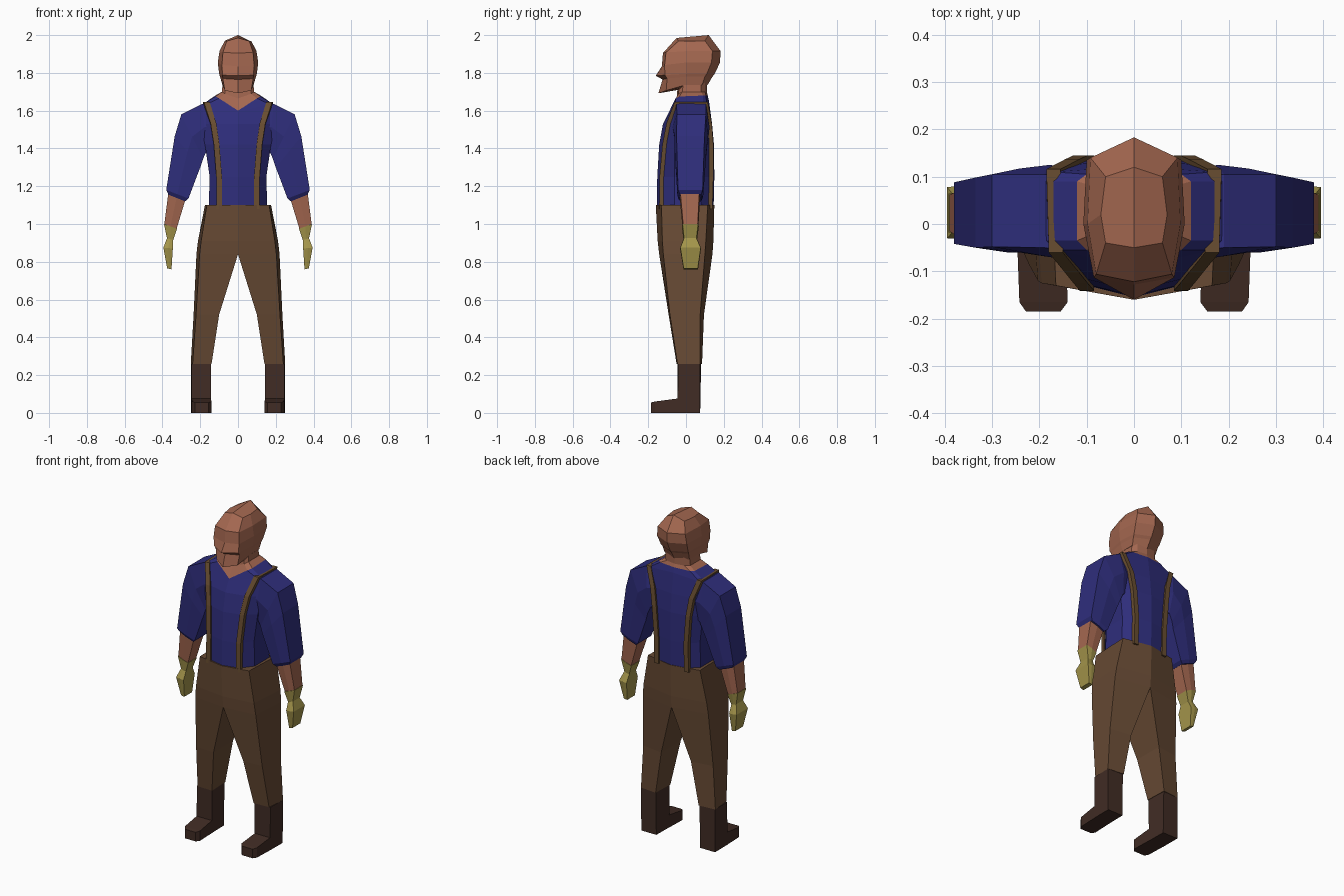
import bpy
import bmesh
from mathutils import Vector

default_cube = bpy.data.objects.get("Cube")
if default_cube:
    bpy.data.objects.remove(default_cube, do_unlink=True)


def make_material(name, red, green, blue):
    material = bpy.data.materials.new(name)
    material.use_nodes = True
    colour = (red, green, blue, 1)
    material.diffuse_color = colour
    material.node_tree.nodes["Principled BSDF"].inputs["Base Color"].default_value = colour
    return material


skin = make_material("skin", .37, .136, .08)
shirt_blue = make_material("shirt blue", .028, .027, .2)
trouser_brown = make_material("trouser brown", .135, .068, .034)
boot_brown = make_material("boot brown", .052, .025, .018)
glove_yellow = make_material("glove yellow", .37, .3, .07)
strap_brown = make_material("strap brown", .14, .075, .03)


def mirrored_loft(name, rings, material):
    """Bridge rings of the +x half, skip walls on the centre plane, mirror to -x."""
    bm = bmesh.new()
    rows = [[bm.verts.new(point) for point in ring] for ring in rings]

    def add_face(verts):
        if any(vert.co.x > .0001 for vert in verts):
            bm.faces.new(verts)

    for lower, upper in zip(rows, rows[1:]):
        count = len(lower)
        for i in range(count):
            j = (i + 1) % count
            add_face((lower[i], lower[j], upper[j], upper[i]))
    add_face(rows[0][::-1])
    add_face(rows[-1])
    geometry = bm.verts[:] + bm.edges[:] + bm.faces[:]
    bmesh.ops.mirror(bm, geom=geometry, axis='X', merge_dist=.0005)
    bmesh.ops.recalc_face_normals(bm, faces=bm.faces[:])
    mesh = bpy.data.meshes.new(name)
    bm.to_mesh(mesh)
    bm.free()
    mesh.materials.append(material)
    part = bpy.data.objects.new(name, mesh)
    bpy.context.collection.objects.link(part)
    return part


def level(z, *points):
    """Horizontal ring from (x, y) pairs."""
    return [(x, y, z) for x, y in points]


def limb_ring(outer, inner, front, back, bulge=.01):
    """Six-sided limb section between an outer and an inner (x, z) point."""
    (xo, zo), (xi, zi) = outer, inner
    xm, zm = (xo + xi) / 2, (zo + zi) / 2
    return [(xo, front, zo), (xo, back, zo), (xm, back + bulge, zm),
            (xi, back, zi), (xi, front, zi), (xm, front - bulge, zm)]


# Trousers: joined pelvis splitting into two tapered legs
mirrored_loft("trousers", [
    level(1.1, (0, -.16), (.165, -.13), (.175, .115), (0, .15)),
    level(.91, (0, -.15), (.195, -.125), (.212, .105), (0, .145)),
    level(.84, (0, -.142), (.203, -.12), (.22, .1), (0, .14)),
    level(.52, (.1, -.092), (.222, -.085), (.235, .075), (.1, .095)),
    level(.26, (.14, -.05), (.24, -.045), (.25, .075), (.145, .085)),
], trouser_brown)

# Boots: upright shafts and chamfered feet
mirrored_loft("boot_shafts", [
    level(.26, (.142, -.045), (.247, -.042), (.249, .075), (.147, .08)),
    level(0, (.145, -.045), (.247, -.045), (.248, .075), (.147, .075)),
], boot_brown)


def foot_ring(y, inner, outer, top):
    return [(inner, y, 0), (outer, y, 0), (outer, y, top), (inner, y, top)]


mirrored_loft("boot_feet", [
    foot_ring(-.03, .145, .247, .078),
    foot_ring(-.165, .14, .242, .06),
    foot_ring(-.185, .155, .228, .055),
], boot_brown)


# Torso: each row runs centre front, strap line, side, strap line, centre back
def torso_ring(z, front, strap_x, strap_front, side, side_front, side_back, strap_back, back):
    return level(z, (0, front), (strap_x, strap_front), (side, side_front),
                 (side, side_back), (strap_x, strap_back), (0, back))


neckline = [(0, -.085, 1.6), (.1, -.055, 1.665), (.12, -.035, 1.675),
            (.12, .09, 1.68), (.1, .105, 1.68), (0, .115, 1.68)]
shoulder_row = [(0, -.092, 1.59), (.165, -.055, 1.635), (.2, -.035, 1.625),
                (.2, .09, 1.625), (.17, .11, 1.635), (0, .122, 1.65)]
torso_rows = [
    torso_ring(1.08, -.155, .1, -.13, .155, -.06, .08, .128, .146),
    torso_ring(1.25, -.152, .1, -.128, .15, -.06, .08, .133, .15),
    torso_ring(1.42, -.142, .113, -.113, .175, -.06, .09, .133, .148),
    torso_ring(1.53, -.122, .13, -.092, .2, -.05, .095, .125, .138),
    shoulder_row,
]
mirrored_loft("shirt_body", torso_rows + [neckline], shirt_blue)

# Suspenders: flat bands following the strap lines over the shoulders
path = [Vector(row[1]) for row in torso_rows] + [Vector(row[4]) for row in torso_rows[::-1]]
across = Vector((1, 0, 0))
strap_rings = []
for i, point in enumerate(path):
    tangent = path[min(i + 1, len(path) - 1)] - path[max(i - 1, 0)]
    outward = across.cross(tangent).normalized()
    half_width = across * .015
    top, bottom = point + outward * .012, point - outward * .01
    strap_rings.append([top - half_width, top + half_width,
                        bottom + half_width, bottom - half_width])
mirrored_loft("suspenders", strap_rings, strap_brown)

# Sleeves, forearms and gloves
mirrored_loft("sleeves", [
    limb_ring((.14, 1.63), (.13, 1.4), -.055, .095, .02),
    limb_ring((.19, 1.635), (.165, 1.39), -.05, .105, .02),
    limb_ring((.3, 1.58), (.185, 1.345), -.048, .105, .012),
    limb_ring((.335, 1.465), (.2, 1.3), -.05, .098),
    limb_ring((.38, 1.18), (.262, 1.135), -.042, .088, .004),
    limb_ring((.368, 1.155), (.28, 1.12), -.03, .08, .004),
], shirt_blue)
mirrored_loft("forearms", [
    limb_ring((.368, 1.17), (.275, 1.14), -.03, .07, .005),
    limb_ring((.39, 1), (.325, .975), -.015, .062, .004),
], skin)
mirrored_loft("gloves", [
    limb_ring((.392, 1), (.323, .975), -.018, .064, .004),
    limb_ring((.376, .925), (.343, .915), -.01, .055, .004),
    limb_ring((.395, .875), (.345, .87), -.03, .078, .002),
    limb_ring((.375, .765), (.352, .76), -.012, .062, .002),
], glove_yellow)

# Neck: spreads to meet the collar
mirrored_loft("neck", [
    neckline,
    [(0, -.05, 1.665), (.07, -.04, 1.69), (.085, -.02, 1.7),
     (.085, .08, 1.7), (.06, .1, 1.7), (0, .11, 1.7)],
    level(1.77, (0, -.04), (.06, -.03), (.08, -.01), (.08, .08), (.06, .1), (0, .115)),
], skin)


# Head: each row runs centre front, face corner, temple, rear corner, centre back
def head_ring(z, front, face_x, face_y, temple, rear_x, rear_y, back, lift=0):
    return [(0, front, z), (face_x, face_y, z + lift / 3), (temple, 0, z + lift),
            (rear_x, rear_y, z + lift), (0, back, z + lift)]


mirrored_loft("head", [
    head_ring(1.692, -.146, .07, -.105, .083, .083, .085, .115, .045),
    head_ring(1.765, -.124, .08, -.1, .095, .088, .1, .14, .015),
    head_ring(1.785, -.16, .082, -.112, .1, .092, .11, .152, .01),
    head_ring(1.835, -.128, .085, -.113, .107, .1, .135, .18, .02),
    head_ring(1.905, -.122, .08, -.106, .098, .092, .14, .183, .01),
    [(0, -.05, 1.985), (.06, -.04, 1.968), (.07, .02, 1.97),
     (.06, .1, 1.97), (0, .12, 2)],
], skin)
